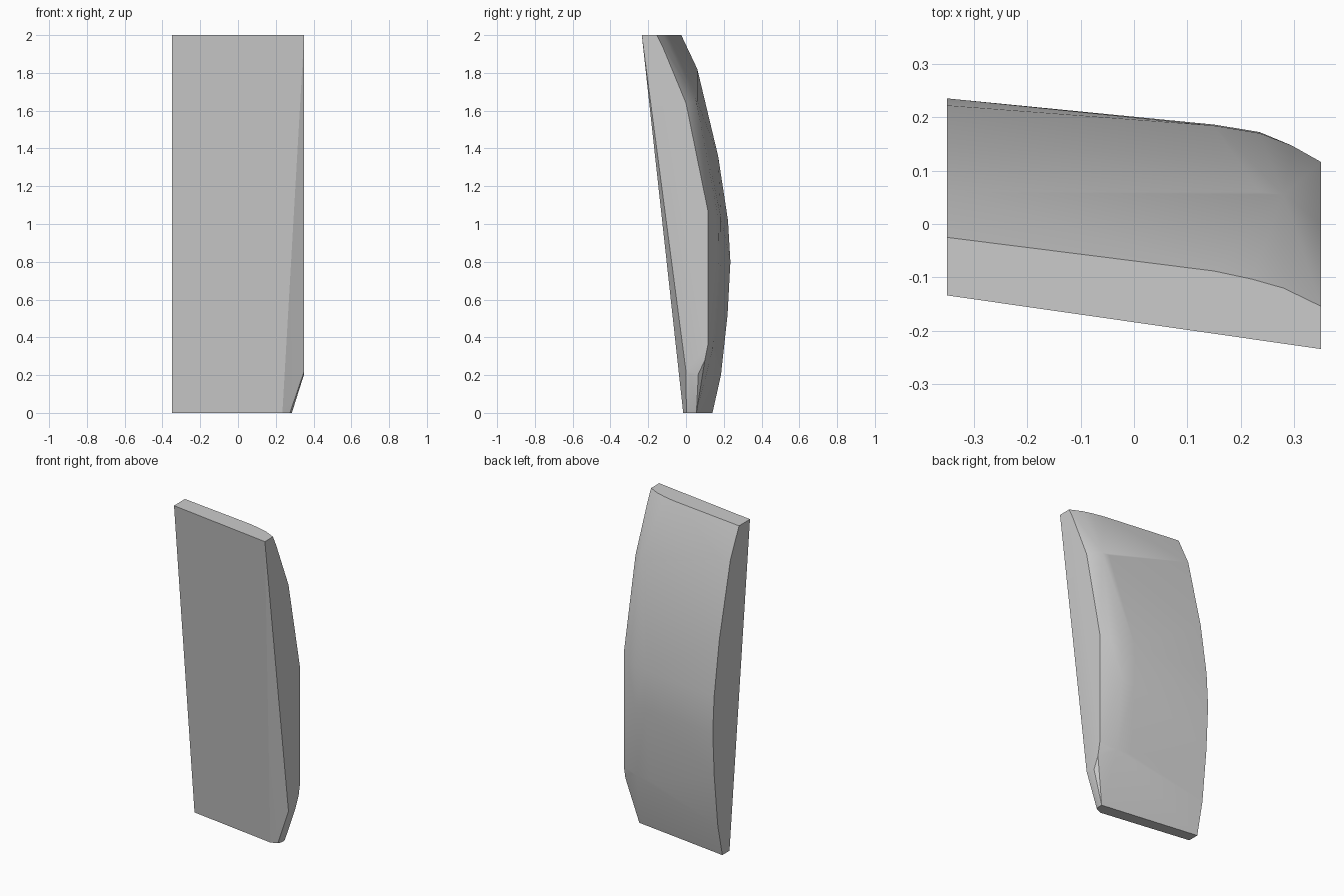
import bpy, bmesh

if "Cube" in bpy.data.objects:
    bpy.data.objects.remove(bpy.data.objects["Cube"])

# Flat leaning front: y on the front plane for a given x and z
def front_y(x, z):
    return -0.184 - 0.144 * x + 0.1015 * (2 - z)

# Left end profile of the curved back (y, z)
left_back = [(-0.025, 2), (0.06, 1.82), (0.17, 1.36), (0.222, 1.02),
             (0.235, 0.8), (0.22, 0.52), (0.185, 0.2), (0.14, 0)]

# Right end outline of the vertical side face (y, z)
right_side = [(-0.234, 2), (-0.154, 2), (-0.12, 1.93), (0.0, 1.64),
              (0.116, 1.07), (0.116, 0.36), (0.10, 0.28),
              (0.065, 0.205), (0.02, 0.205), (0.0, 0.22)]

# Rounded back corner, section by section: z -> (x, y)
corner = {
    2.0: [(0.15, -0.088), (0.22, -0.103), (0.28, -0.12)],
    1.65: [(0.12, 0.066), (0.235, 0.06), (0.28, 0.055)],
    1.04: [(0.15, 0.184), (0.235, 0.17), (0.295, 0.147)],
    0.8: [(0.15, 0.186), (0.235, 0.172)],
    0.34: [(0.15, 0.152), (0.24, 0.142), (0.285, 0.13)],
    0.0: [(0.285, 0.055), (0.285, 0.02), (0.275, 0.002)],
}

points = [(-0.35, y, z) for y, z in left_back]
points += [(0.35, y, z) for y, z in right_side]
points += [(x, y, z) for z, row in corner.items() for x, y in row]
points += [(x, front_y(x, z), z) for x, z in ((-0.35, 2), (-0.35, 0), (0.235, 0))]

# Wrap the outlines in one faceted shell
bm = bmesh.new()
for p in points:
    bm.verts.new(p)
hull = bmesh.ops.convex_hull(bm, input=bm.verts)
loose = {v for v in hull["geom_interior"] + hull["geom_unused"]
         if isinstance(v, bmesh.types.BMVert)}
bmesh.ops.delete(bm, geom=list(loose), context='VERTS')
bmesh.ops.dissolve_limit(bm, angle_limit=0.01, verts=bm.verts, edges=bm.edges)
bmesh.ops.recalc_face_normals(bm, faces=bm.faces)

mesh = bpy.data.meshes.new("curved_panel")
bm.to_mesh(mesh)
bm.free()
panel = bpy.data.objects.new("curved_panel", mesh)
bpy.context.collection.objects.link(panel)

# Soft back facets, crisp outer edges
bpy.context.view_layer.objects.active = panel
panel.select_set(True)
bpy.ops.object.shade_smooth_by_angle(angle=0.5)
